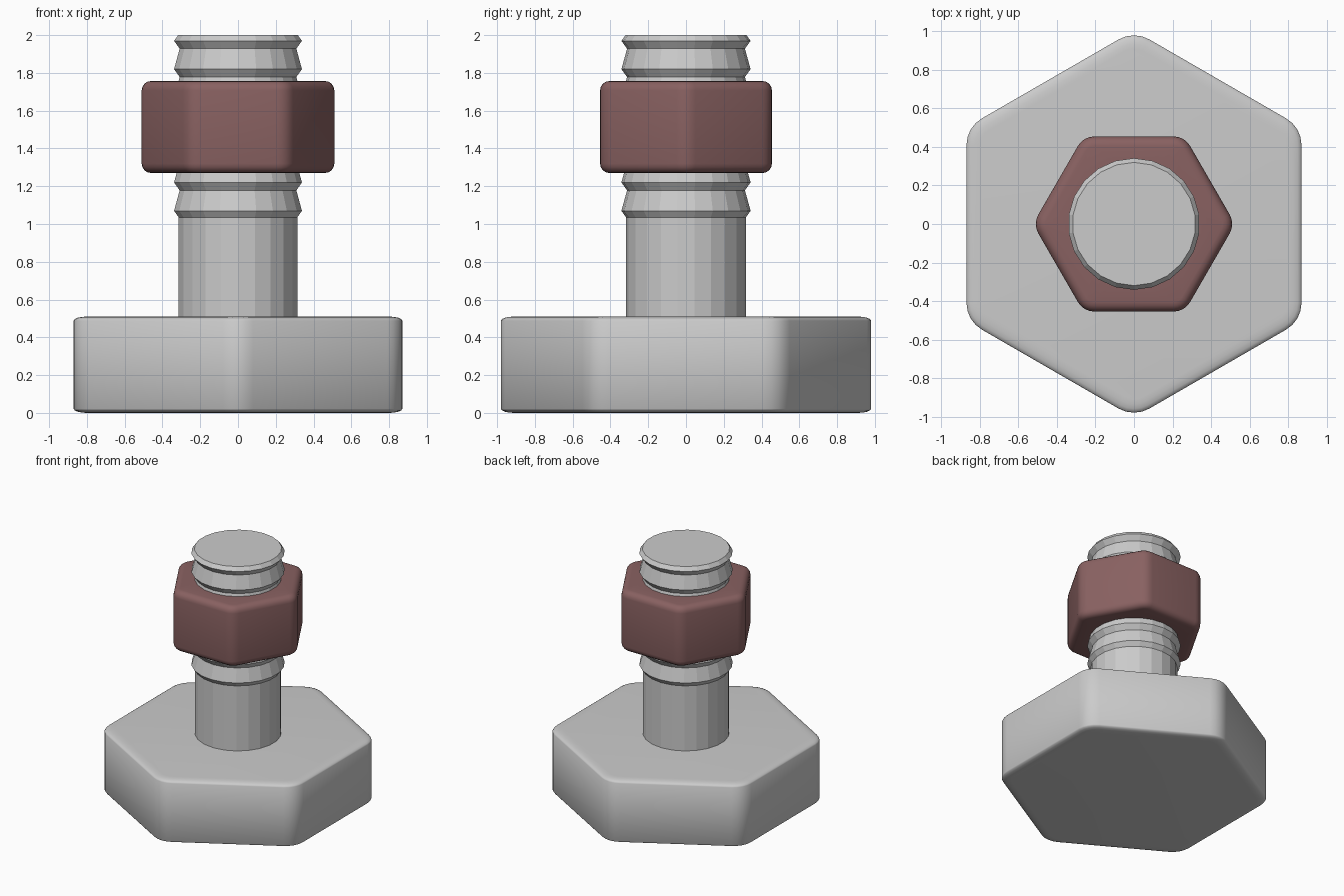
import bpy, bmesh
from math import sin, cos, pi, radians

if "Cube" in bpy.data.objects:
    bpy.data.objects.remove(bpy.data.objects["Cube"])


def mesh_object(name, rings, close=False, smooth=False):
    """Skin a stack of equal-length point rings; cap the ends or close into a tube."""
    bm = bmesh.new()
    vs = [[bm.verts.new(p) for p in r] for r in rings]
    n, count = len(vs[0]), len(vs)
    for k in range(count if close else count - 1):
        a, b = vs[k], vs[(k + 1) % count]
        for i in range(n):
            j = (i + 1) % n
            bm.faces.new((a[i], a[j], b[j], b[i]))
    if not close:
        bm.faces.new(vs[0][::-1])
        bm.faces.new(vs[-1])
    bmesh.ops.recalc_face_normals(bm, faces=bm.faces[:])
    me = bpy.data.meshes.new(name)
    bm.to_mesh(me)
    bm.free()
    ob = bpy.data.objects.new(name, me)
    bpy.context.collection.objects.link(ob)
    if smooth:
        bpy.ops.object.select_all(action='DESELECT')
        ob.select_set(True)
        bpy.context.view_layer.objects.active = ob
        bpy.ops.object.shade_smooth_by_angle(angle=radians(35))
    return ob


STEPS = 4  # segments per rounded corner


def hexagon(apothem, fillet, z, start):
    """Hexagon with rounded corners, first corner at angle start."""
    centre = (apothem - fillet) / cos(pi / 6)
    pts = []
    for k in range(6):
        c = start + k * pi / 3
        for s in range(STEPS + 1):
            a = c + (s / STEPS - 0.5) * pi / 3
            pts.append((centre * cos(c) + fillet * cos(a),
                        centre * sin(c) + fillet * sin(a), z))
    return pts


def rounded_prism(apothem, fillet, z0, z1, inset, drop, start):
    """Rounded hexagon rings whose top and bottom rims are softened."""
    arc = [(inset * (1 - cos(t * pi / 8)), drop * (1 - sin(t * pi / 8))) for t in range(5)]
    low = [hexagon(apothem - i, fillet - i, z0 + d, start) for i, d in reversed(arc)]
    high = [hexagon(apothem - i, fillet - i, z1 - d, start) for i, d in arc]
    return low + high


# bolt head
mesh_object("bolt_head", rounded_prism(0.87, 0.16, 0.0, 0.51, 0.07, 0.022, pi / 2), smooth=True)

# shank with ringed thread, turned from one profile
SIDES = 22
profile = [(0.317, 0.45), (0.317, 1.035)]
for k in range(7):
    z = 1.07 + 0.15 * k
    profile.append((0.342, z))
    if k < 6:
        profile.append((0.312, z + 0.108))
profile.append((0.32, 2.0))
mesh_object("threaded_shank", [[(r * cos(pi / 2 + 2 * pi * i / SIDES),
                                 r * sin(pi / 2 + 2 * pi * i / SIDES), z)
                                for i in range(SIDES)] for r, z in profile])

# nut with a bore around the shank
rings = rounded_prism(0.455, 0.10, 1.27, 1.757, 0.05, 0.05, 0)
count = 6 * (STEPS + 1)
for z in (1.757, 1.27):
    rings.append([(0.31 * cos(2 * pi * (i - STEPS / 2) / count),
                   0.31 * sin(2 * pi * (i - STEPS / 2) / count), z) for i in range(count)])
nut = mesh_object("nut", rings, close=True, smooth=True)
mat = bpy.data.materials.new("nut_brown")
mat.diffuse_color = (0.25, 0.12, 0.12, 1)
mat.use_nodes = True
mat.node_tree.nodes["Principled BSDF"].inputs["Base Color"].default_value = mat.diffuse_color
nut.data.materials.append(mat)
